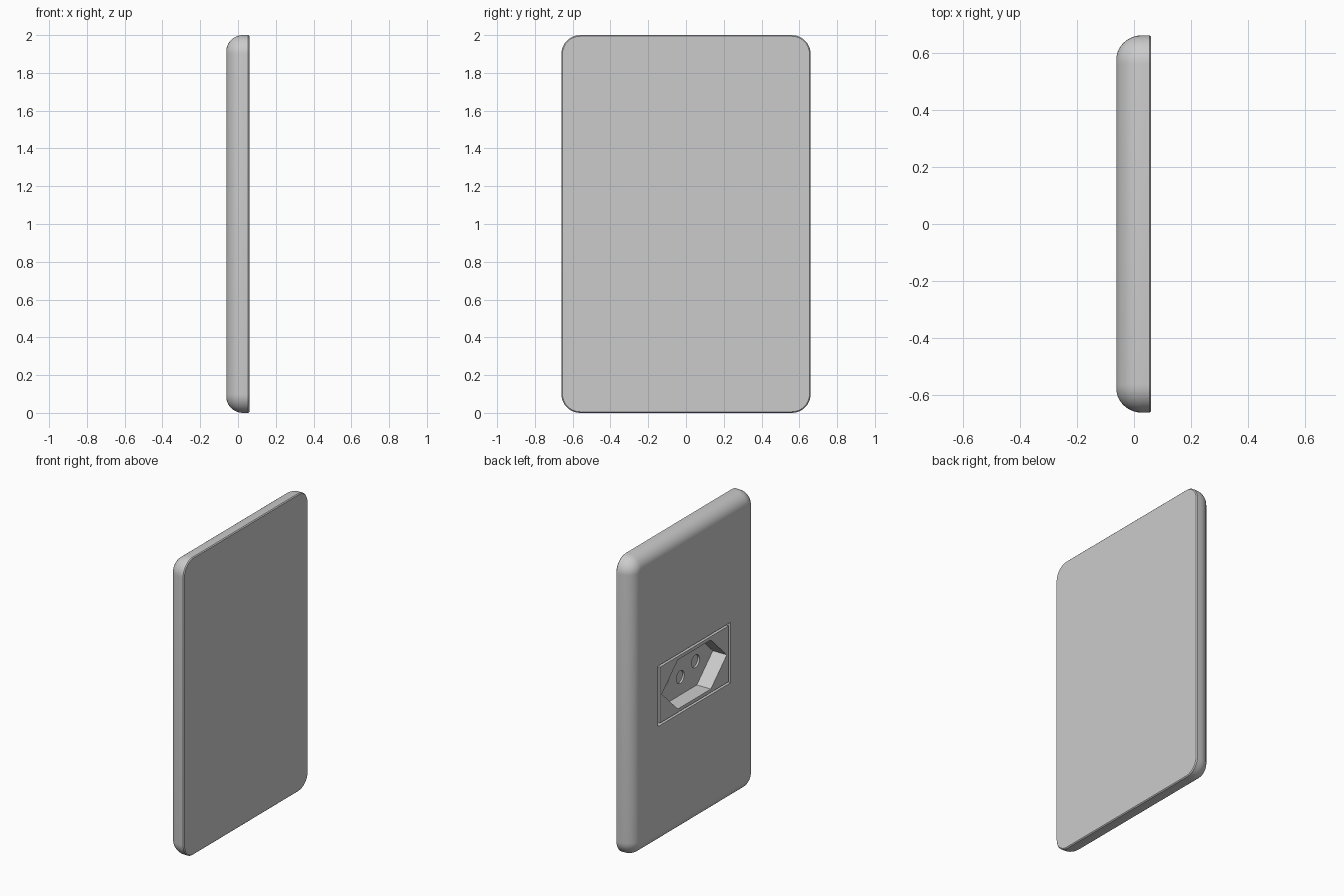
import bpy, bmesh, math

if "Cube" in bpy.data.objects:
    bpy.data.objects.remove(bpy.data.objects["Cube"])

FRONT, BACK = -0.062, 0.06      # the visible face of the plate looks toward -x


def rounded_rect(hy, hz, r, n=10):
    pts = []
    for k, (sy, sz) in enumerate([(1, 1), (-1, 1), (-1, -1), (1, -1)]):
        for i in range(n + 1):
            a = math.pi / 2 * (k + i / n)
            pts.append((sy * (hy - r) + r * math.cos(a), sz * (hz - r) + r * math.sin(a)))
    return pts


def rect(hy, hz):
    return [(hy, hz), (-hy, hz), (-hy, -hz), (hy, -hz)]


def circle(y, z, r, n=32):
    return [(y + r * math.cos(2 * math.pi * i / n), z + r * math.sin(2 * math.pi * i / n)) for i in range(n)]


def loop(bm, x, pts):
    return [bm.verts.new((x, y, z + 1)) for y, z in pts]


def wall(bm, a, b):
    for i in range(len(a)):
        j = (i + 1) % len(a)
        bm.faces.new((a[i], a[j], b[j], b[i]))


def fill(bm, *loops):
    # flat face bounded by the first loop, with the other loops as holes
    edges = []
    for vs in loops:
        for i, v in enumerate(vs):
            w = vs[(i + 1) % len(vs)]
            edges.append(bm.edges.get((v, w)) or bm.edges.new((v, w)))
    bmesh.ops.triangle_fill(bm, use_beauty=True, use_dissolve=False, edges=edges, normal=(-1, 0, 0))


def finish(bm, name):
    bmesh.ops.recalc_face_normals(bm, faces=bm.faces)
    me = bpy.data.meshes.new(name)
    bm.to_mesh(me)
    bm.free()
    ob = bpy.data.objects.new(name, me)
    bpy.context.collection.objects.link(ob)
    bpy.ops.object.select_all(action='DESELECT')
    ob.select_set(True)
    bpy.context.view_layer.objects.active = ob
    bpy.ops.object.shade_smooth_by_angle(angle=math.radians(30))
    return ob


# Wall plate: rounded outline with a quarter-round front edge and a pocket
bm = bmesh.new()
profile = [(BACK, 0.006), (BACK - 0.006, 0.0)]
for i in range(11):
    a = math.pi / 2 * i / 10
    profile.append((0.028 - 0.09 * math.sin(a), 0.085 * (1 - math.cos(a))))
rings = [loop(bm, x, rounded_rect(0.66 - d, 1.0 - d, 0.1 - d)) for x, d in profile]
for a, b in zip(rings, rings[1:]):
    wall(bm, a, b)
fill(bm, rings[0])
pocket_top = loop(bm, FRONT, rect(0.385, 0.203))
pocket_floor = loop(bm, BACK - 0.003, rect(0.385, 0.203))
fill(bm, rings[-1], pocket_top)
wall(bm, pocket_top, pocket_floor)
fill(bm, pocket_floor)
finish(bm, "wall_plate")

# Socket insert: block with a six-sided recess and three pin holes
bm = bmesh.new()
top = loop(bm, FRONT, rect(0.365, 0.188))
base = loop(bm, BACK - 0.004, rect(0.365, 0.188))
hexagon = [(0.345, 0), (0.175, 0.165), (-0.175, 0.165), (-0.345, 0), (-0.175, -0.165), (0.175, -0.165)]
rim = loop(bm, FRONT, hexagon)
floor = loop(bm, 0.042, hexagon)
fill(bm, top, rim)
wall(bm, top, base)
fill(bm, base)
wall(bm, rim, floor)
holes = []
for y, z in [(-0.161, 0), (0, -0.045), (0.161, 0)]:
    mouth = loop(bm, 0.042, circle(y, z, 0.042))
    end = loop(bm, BACK - 0.005, circle(y, z, 0.042))
    wall(bm, mouth, end)
    fill(bm, end)
    holes.append(mouth)
fill(bm, floor, *holes)
finish(bm, "socket_insert")
